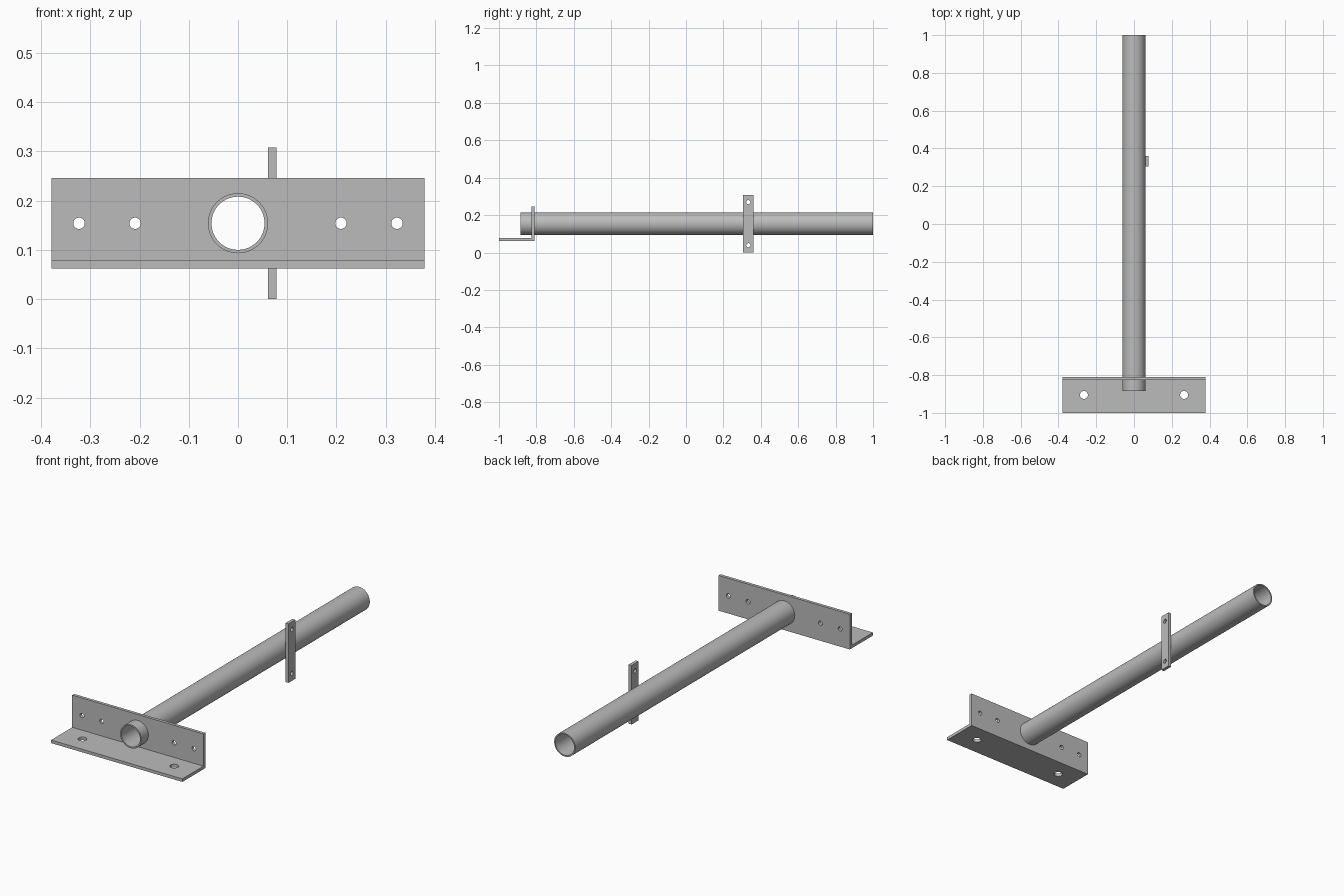
import bpy, bmesh, math
from mathutils import Matrix, Vector

if "Cube" in bpy.data.objects:
    bpy.data.objects.remove(bpy.data.objects["Cube"], do_unlink=True)

steel = bpy.data.materials.new("grey steel")
steel.use_nodes = True
colour = (0.5, 0.5, 0.5, 1)
steel.diffuse_color = colour
steel.node_tree.nodes["Principled BSDF"].inputs["Base Color"].default_value = colour

AXIS_Z = 0.154          # height of the pipe centre line
OUTER, INNER = 0.061, 0.054
ROT = {"X": Matrix.Rotation(math.pi / 2, 4, "Y"),
       "Y": Matrix.Rotation(math.pi / 2, 4, "X"),
       "Z": Matrix.Identity(4)}


def make_object(name, bm):
    bmesh.ops.recalc_face_normals(bm, faces=bm.faces)
    mesh = bpy.data.meshes.new(name)
    bm.to_mesh(mesh)
    bm.free()
    mesh.materials.append(steel)
    obj = bpy.data.objects.new(name, mesh)
    bpy.context.collection.objects.link(obj)
    return obj


def prism(name, profile, axis, length):
    """Extrude a closed loop of points along a vector."""
    bm = bmesh.new()
    face = bm.faces.new([bm.verts.new(p) for p in profile])
    ext = bmesh.ops.extrude_face_region(bm, geom=[face])
    moved = [v for v in ext["geom"] if isinstance(v, bmesh.types.BMVert)]
    bmesh.ops.translate(bm, verts=moved, vec=Vector(axis) * length)
    return make_object(name, bm)


def cylinder(name, centre, radius, axis, depth, segments=32):
    bm = bmesh.new()
    bmesh.ops.create_cone(bm, cap_ends=True, segments=segments, radius1=radius,
                          radius2=radius, depth=depth,
                          matrix=Matrix.Translation(centre) @ ROT[axis])
    return make_object(name, bm)


def activate(obj):
    bpy.ops.object.select_all(action="DESELECT")
    obj.select_set(True)
    bpy.context.view_layer.objects.active = obj


def drill(obj, centre, radius, axis, depth=0.1, segments=32):
    """Cut a round hole, then discard the cutter."""
    cutter = cylinder("hole_cutter", centre, radius, axis, depth, segments)
    cutter.hide_render = True
    mod = obj.modifiers.new("hole", "BOOLEAN")
    mod.operation, mod.solver, mod.object = "DIFFERENCE", "EXACT", cutter
    activate(obj)
    bpy.ops.object.modifier_apply(modifier=mod.name)
    bpy.data.objects.remove(cutter, do_unlink=True)


# Long open pipe
start, end = -0.885, 1.0
middle = (0, (start + end) / 2, AXIS_Z)
pipe = cylinder("pipe", middle, OUTER, "Y", end - start, 64)
drill(pipe, middle, INNER, "Y", end - start + 0.1, 64)

# Angle bracket: L-shaped section run across the width
half, thick = 0.379, 0.016
front, back, low, high = -1.0, -0.81, 0.062, 0.246
section = [(front, low), (back, low), (back, high), (back - thick, high),
           (back - thick, low + thick), (front, low + thick)]
bracket = prism("angle_bracket", [(-half, y, z) for y, z in section],
                (1, 0, 0), 2 * half)
drill(bracket, (0, back, AXIS_Z), (OUTER + INNER) / 2, "Y", segments=64)
for side in (-1, 1):
    for x in (0.209, 0.323):
        drill(bracket, (side * x, back, AXIS_Z), 0.0115, "Y")
    drill(bracket, (side * 0.265, -0.905, low), 0.021, "Z")

# Upright mounting strap on the side of the pipe
strap_y, strap_w = 0.333, 0.028
strap = prism("mounting_strap",
              [(OUTER, strap_y + sy * strap_w, AXIS_Z + sz * AXIS_Z)
               for sy, sz in ((-1, -1), (1, -1), (1, 1), (-1, 1))],
              (1, 0, 0), 0.017)
for side in (-1, 1):
    drill(strap, (OUTER, strap_y, AXIS_Z + side * 0.115), 0.011, "X")

# Smooth round walls, crisp edges
for obj in (pipe, bracket, strap):
    activate(obj)
    bpy.ops.object.shade_smooth_by_angle(angle=math.radians(30))
